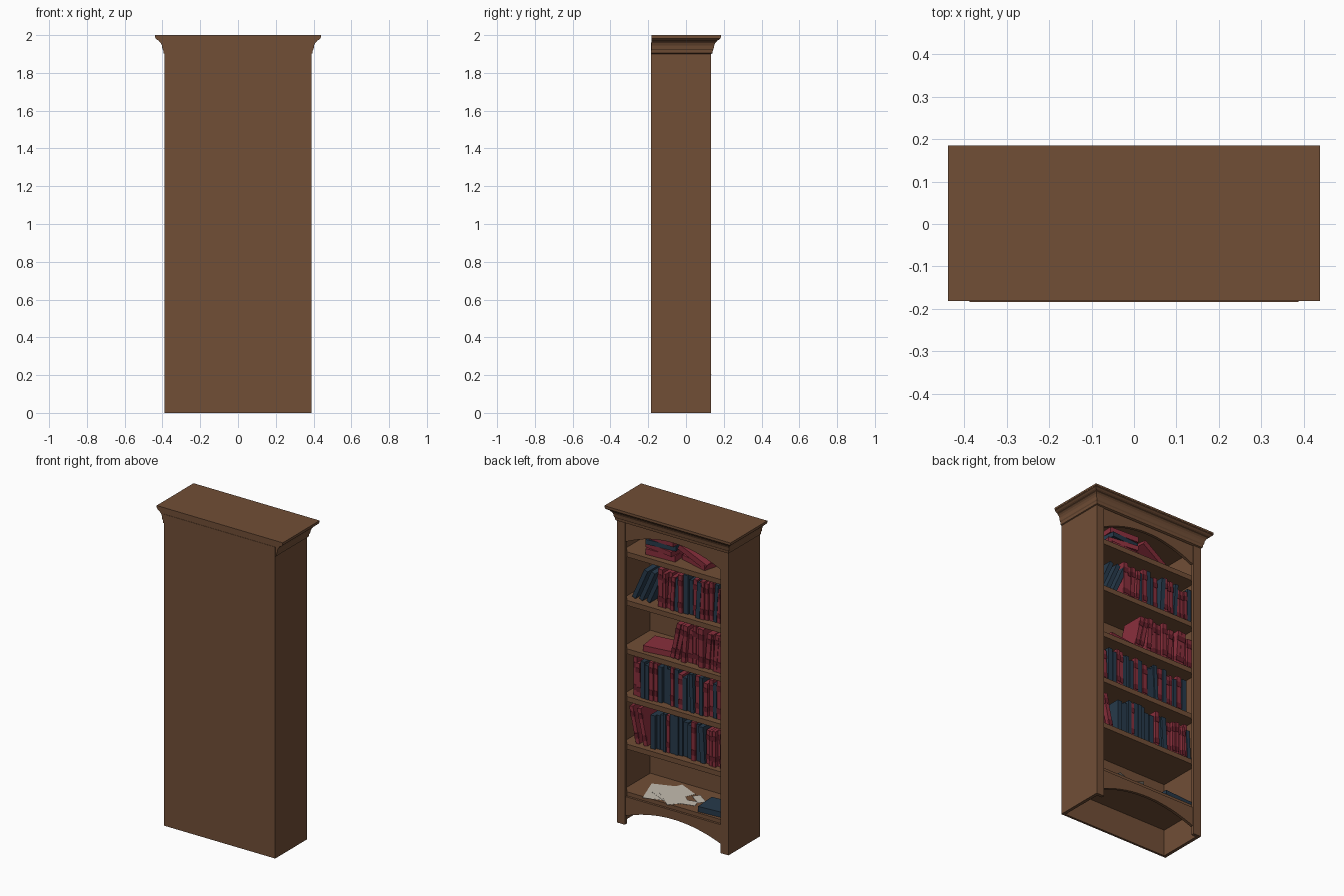
import bpy, bmesh, math, random
from mathutils import Matrix, Vector

if "Cube" in bpy.data.objects:
    bpy.data.objects.remove(bpy.data.objects["Cube"])

random.seed(4)


def material(name, rgb):
    m = bpy.data.materials.new(name)
    m.diffuse_color = (*rgb, 1)
    m.use_nodes = True
    m.node_tree.nodes["Principled BSDF"].inputs["Base Color"].default_value = m.diffuse_color
    return m


WOOD = material("brown wood", (0.165, 0.077, 0.037))
RED = material("book red", (0.25, 0.028, 0.045))
DARK = material("dark red", (0.13, 0.014, 0.024))
NAVY = material("book navy", (0.02, 0.042, 0.07))
PAPER = material("paper", (0.55, 0.50, 0.43))


def finish(name, bm, mats):
    bmesh.ops.recalc_face_normals(bm, faces=bm.faces)
    me = bpy.data.meshes.new(name)
    bm.to_mesh(me)
    bm.free()
    for m in mats:
        me.materials.append(m)
    ob = bpy.data.objects.new(name, me)
    bpy.context.collection.objects.link(ob)
    return ob


def add_box(bm, lo, hi, mi=0, mtx=Matrix()):
    lo, hi = Vector(lo), Vector(hi)
    m = mtx @ Matrix.Translation((lo + hi) / 2) @ Matrix.Diagonal((*(hi - lo), 1))
    r = bmesh.ops.create_cube(bm, size=1, matrix=m)
    for f in {f for v in r["verts"] for f in v.link_faces}:
        f.material_index = mi


def box(name, lo, hi, mat=WOOD):
    bm = bmesh.new()
    add_box(bm, lo, hi)
    return finish(name, bm, [mat])


def arched_board(name, w, z_top, z_end, z_mid, y0, y1, foot=0.03):
    """Board whose lower edge is cut to an arch."""
    n = 20
    a = w - foot
    pts = [(-w, z_top), (-w, z_end), (-a, z_end)]
    for i in range(1, n):
        t = -1 + 2 * i / n
        pts.append((a * t, z_end + (z_mid - z_end) * (1 - t * t)))
    pts += [(a, z_end), (w, z_end), (w, z_top)]
    bm = bmesh.new()
    f = bm.faces.new([bm.verts.new((x, y0, z)) for x, z in pts])
    r = bmesh.ops.extrude_face_region(bm, geom=[f])
    vs = [v for v in r["geom"] if isinstance(v, bmesh.types.BMVert)]
    bmesh.ops.translate(bm, verts=vs, vec=(0, y1 - y0, 0))
    finish(name, bm, [WOOD])


# Case: back panel, sides and face-frame stiles
box("back_panel", (-0.388, -0.184, 0), (0.388, -0.17, 1.96))
for s, side in ((-1, "left"), (1, "right")):
    def mx(a, b):
        return min(s * a, s * b), max(s * a, s * b)
    x0, x1 = mx(0.368, 0.388)
    box(side + "_side", (x0, -0.17, 0), (x1, 0.112, 1.92))
    x0, x1 = mx(0.333, 0.388)
    box(side + "_stile", (x0, 0.112, 0), (x1, 0.132, 1.92))

# Arched top rail, arched bottom apron, ceiling
arched_board("top_rail", 0.335, 1.91, 1.78, 1.86, 0.108, 0.126, 0.005)
arched_board("bottom_apron", 0.335, 0.175, 0.055, 0.12, 0.108, 0.126, 0.005)
box("ceiling", (-0.37, -0.17, 1.895), (0.37, 0.11, 1.91))

# Shelves
SHELVES = [0.20, 0.50, 0.80, 1.10, 1.405, 1.71]
for i, z in enumerate(SHELVES):
    box(f"shelf_{i+1}", (-0.368, -0.17, z - 0.032), (0.368, 0.112, z))

# Crown moulding: rings stepping outward on three sides, flush at the panel
PROFILE = [(1.90, 0.0), (1.904, 0.008), (1.92, 0.010), (1.926, 0.014), (1.945, 0.017),
           (1.958, 0.023), (1.967, 0.032), (1.97, 0.032), (1.975, 0.042),
           (1.983, 0.051), (1.988, 0.051), (1.988, 0.053), (2.0, 0.053)]
bm = bmesh.new()
rings = []
for z, o in PROFILE:
    x, y = 0.386 + o, 0.132 + o
    rings.append([bm.verts.new(p) for p in
                  ((-x, -0.182, z), (x, -0.182, z), (x, y, z), (-x, y, z))])
for a, b in zip(rings, rings[1:]):
    for i in range(4):
        j = (i + 1) % 4
        bm.faces.new((a[i], a[j], b[j], b[i]))
bm.faces.new(rings[-1])
bm.faces.new(rings[0])
finish("crown_moulding", bm, [WOOD])


def book(name, mtx, t, h, d, mat):
    """Upright book, spine towards +y, with two raised bands on the spine."""
    bm = bmesh.new()
    add_box(bm, (0, -d, 0), (t, 0, h), 0, mtx)
    if mat is RED:
        for f in (0.14, 0.72):
            add_box(bm, (-0.0006, -0.012, h * f), (t + 0.0006, 0.002, h * (f + 0.14)), 1, mtx)
    finish(name, bm, [mat, DARK])


def row(shelf, x_from, x_to, navy, tilt=0.0):
    """Fill a shelf from x_to (low x) up to x_from with random upright books."""
    z, x, n = SHELVES[shelf] + 0.001, x_to, 0
    while x < x_from - 0.02:
        t, h = random.uniform(0.02, 0.032), random.uniform(0.205, 0.245)
        a = random.choice((0, 0, 0, tilt))
        m = (Matrix.Translation((x, random.uniform(0.06, 0.085), z))
             @ Matrix.Rotation(a, 4, 'Y'))
        mat = NAVY if random.random() < navy else RED
        book(f"book_{shelf+1}_{n}", m, t, h, random.uniform(0.14, 0.165), mat)
        x += t + random.uniform(0.001, 0.005)
        n += 1


def leaning(shelf, xs, angle, mat, h=0.22):
    for i, x in enumerate(xs):
        m = (Matrix.Translation((x, 0.075, SHELVES[shelf] + 0.004))
             @ Matrix.Rotation(math.radians(angle), 4, 'Y'))
        book(f"leaning_book_{shelf+1}_{i}", m, 0.026, h, 0.15, mat)


def flat(name, x, y, z, w, d, t, rot, mat, tip=0):
    m = (Matrix.Translation((x, y, z)) @ Matrix.Rotation(math.radians(tip), 4, 'Y')
         @ Matrix.Rotation(math.radians(rot), 4, 'Z'))
    bm = bmesh.new()
    add_box(bm, (-w/2, -d/2, 0), (w/2, d/2, t), 0, m)
    finish(name, bm, [mat])


# Standing books
row(1, 0.20, -0.365, 0.5, 0.06)
leaning(1, (0.215, 0.27), 12, RED, 0.23)
row(2, 0.33, -0.33, 0.45, 0.05)
row(3, -0.02, -0.365, 0.05, -0.08)
leaning(3, (0.0, 0.032), -12, RED, 0.23)
row(4, 0.13, -0.365, 0.42, -0.06)
leaning(4, (0.2, 0.25, 0.3), -24, NAVY, 0.21)

# Lying books on the middle and top shelves
flat("lying_book_middle", 0.15, 0.0, 1.101, 0.2, 0.15, 0.036, 8, RED)
z = 1.711
for i, (mat, rot, t) in enumerate(((RED, 3, 0.036), (RED, -8, 0.03), (NAVY, 5, 0.03), (RED, -3, 0.034))):
    flat(f"stacked_book_{i}", 0.13, 0.0, z, 0.2, 0.15, t, rot, mat)
    z += t
flat("tipped_book", -0.08, 0.0, 1.765, 0.2, 0.15, 0.034, 6, RED, -28)
flat("tipped_book_low", -0.1, -0.03, 1.711, 0.2, 0.15, 0.03, -15, RED)

# Loose papers and a book on the bottom shelf
for i, (x, y, r, w, d) in enumerate(((0.17, 0.01, 20, 0.16, 0.2), (0.1, -0.02, -25, 0.15, 0.2),
                                     (0.06, 0.03, 50, 0.13, 0.17), (-0.05, 0.04, 15, 0.09, 0.06),
                                     (-0.07, -0.03, -35, 0.1, 0.05))):
    flat(f"paper_{i}", x, y, 0.201 + 0.0015 * i, w, d, 0.001, r, PAPER)
flat("lying_book_bottom", -0.25, 0.02, 0.201, 0.2, 0.15, 0.034, 4, NAVY)
